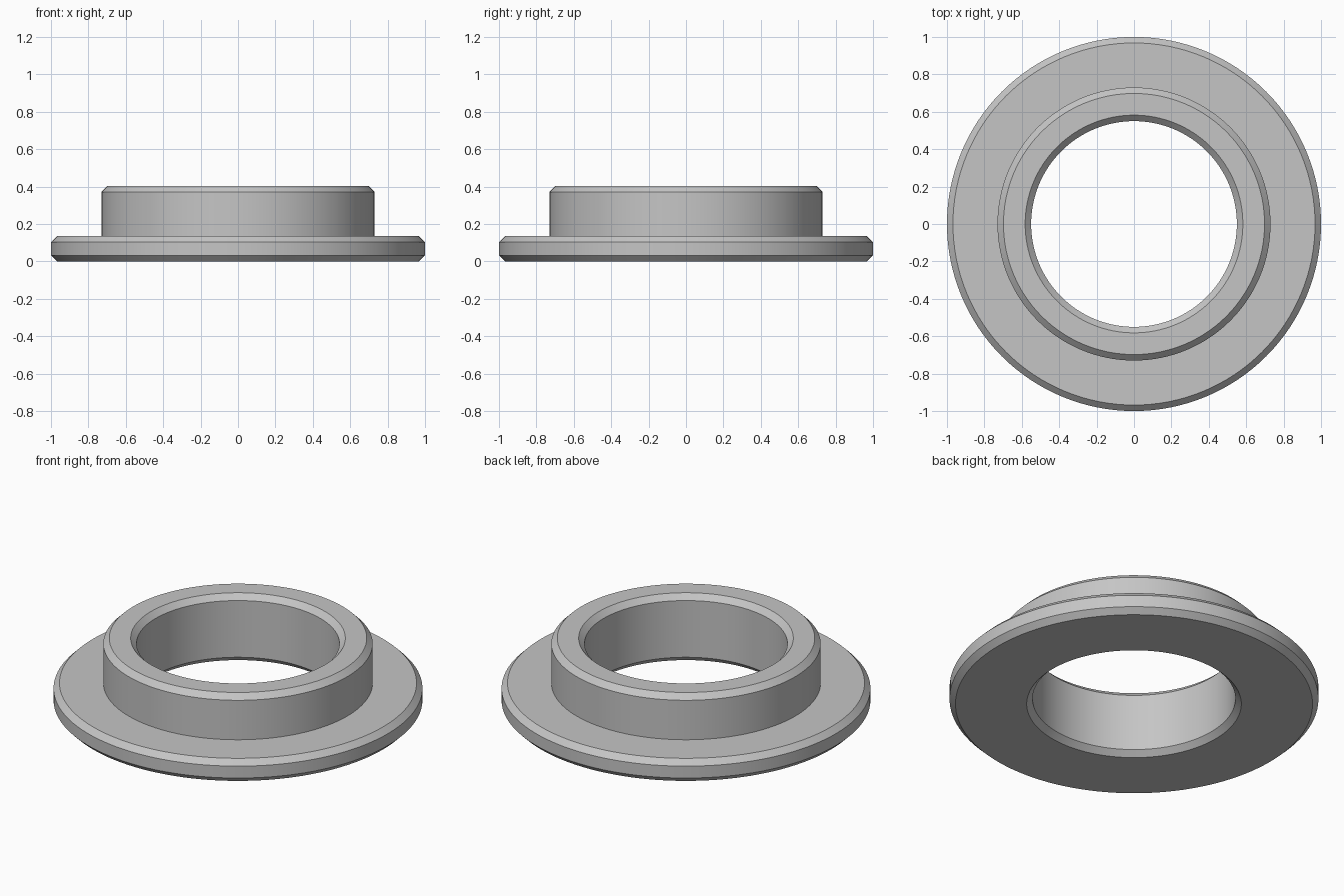
import bpy
import bmesh
import math

SEGMENTS = 128
BORE, COLLAR, FLANGE = 0.55, 0.73, 1.0      # radii
FLANGE_TOP, COLLAR_TOP = 0.135, 0.403       # heights
CHAMFER = 0.032

cube = bpy.data.objects.get("Cube")
if cube:
    bpy.data.objects.remove(cube, do_unlink=True)

# Plain grey metal
metal = bpy.data.materials.new("grey metal")
metal.use_nodes = True
grey = (0.56, 0.56, 0.56, 1.0)
metal.diffuse_color = grey
metal.node_tree.nodes["Principled BSDF"].inputs["Base Color"].default_value = grey

# Closed half section of the bushing, as (radius, height)
c = CHAMFER
profile = [
    (BORE + c, 0), (FLANGE - c, 0),
    (FLANGE, c), (FLANGE, FLANGE_TOP - c),
    (FLANGE - c, FLANGE_TOP), (COLLAR, FLANGE_TOP),
    (COLLAR, COLLAR_TOP - c), (COLLAR - c, COLLAR_TOP),
    (BORE + c, COLLAR_TOP), (BORE, COLLAR_TOP - c),
    (BORE, c),
]

# Revolve the section around the vertical axis
bm = bmesh.new()
rings = []
for i in range(SEGMENTS):
    a = math.tau * i / SEGMENTS
    rings.append([bm.verts.new((r * math.cos(a), r * math.sin(a), z))
                  for r, z in profile])
for i, ring in enumerate(rings):
    following = rings[(i + 1) % SEGMENTS]
    for j in range(len(profile)):
        k = (j + 1) % len(profile)
        bm.faces.new((ring[j], following[j], following[k], ring[k]))
bmesh.ops.recalc_face_normals(bm, faces=bm.faces)

mesh = bpy.data.meshes.new("flanged_bushing")
bm.to_mesh(mesh)
bm.free()
mesh.materials.append(metal)
bushing = bpy.data.objects.new("flanged_bushing", mesh)
bpy.context.collection.objects.link(bushing)

# Smooth round walls, crisp chamfer edges
bpy.ops.object.select_all(action="DESELECT")
bushing.select_set(True)
bpy.context.view_layer.objects.active = bushing
bpy.ops.object.shade_smooth_by_angle(angle=math.radians(30))
